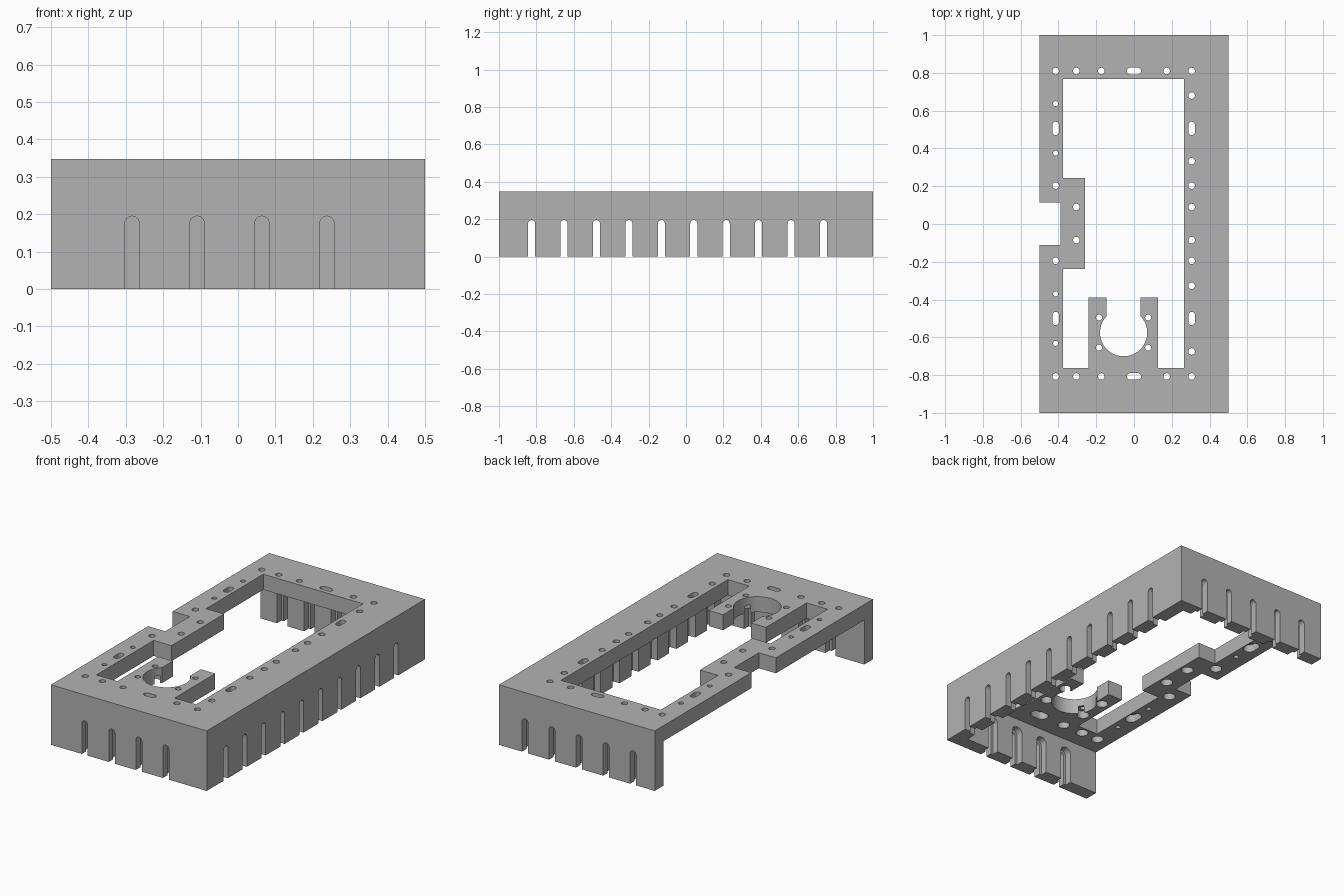
import bpy, bmesh, math
from mathutils import Vector

if "Cube" in bpy.data.objects:
    bpy.data.objects.remove(bpy.data.objects["Cube"])

TOP, PLATE, WALL = 0.348, 0.09, 0.08
UNDER = TOP - PLATE


def add_prism(bm, pts, axis, lo, hi):
    """Extrude a closed 2D profile along axis: z uses (x,y), x uses (y,z), y uses (x,z)."""
    def place(p, d):
        return {'z': (p[0], p[1], d), 'x': (d, p[0], p[1]), 'y': (p[0], d, p[1])}[axis]
    a = [bm.verts.new(place(p, lo)) for p in pts]
    b = [bm.verts.new(place(p, hi)) for p in pts]
    bm.faces.new(a)
    bm.faces.new(b)
    n = len(pts)
    for i in range(n):
        j = (i + 1) % n
        bm.faces.new((a[i], a[j], b[j], b[i]))


def rect(x0, x1, y0, y1):
    return [(x0, y0), (x1, y0), (x1, y1), (x0, y1)]


def capsule(cx, cy, r, hx=0.0, hy=0.0, n=24):
    """Circle, or slot when hx / hy stretch it."""
    out = []
    for i in range(n):
        t = 2 * math.pi * (i + 0.5) / n
        c, s = math.cos(t), math.sin(t)
        out.append((cx + math.copysign(hx, c) + r * c, cy + math.copysign(hy, s) + r * s))
    return out


def arch(c, r, top, n=12):
    """Open-bottomed slot profile with a round top."""
    arc = [(c + r * math.cos(math.pi * i / n), top - r + r * math.sin(math.pi * i / n))
           for i in range(n + 1)]
    return [(c - r, -0.05), (c + r, -0.05)] + arc


def make(name, prisms):
    bm = bmesh.new()
    for p in prisms:
        add_prism(bm, *p)
    bmesh.ops.recalc_face_normals(bm, faces=bm.faces)
    me = bpy.data.meshes.new(name)
    bm.to_mesh(me)
    bm.free()
    ob = bpy.data.objects.new(name, me)
    bpy.context.collection.objects.link(ob)
    return ob


# Solid block
frame = make("mounting_frame", [(rect(-0.5, 0.5, -1, 1), 'z', 0, TOP)])


def cut(name, prisms):
    tool = make(name, prisms)
    tool.hide_render = True
    mod = frame.modifiers.new(name, 'BOOLEAN')
    mod.operation, mod.solver, mod.object = 'DIFFERENCE', 'EXACT', tool
    bpy.context.view_layer.objects.active = frame
    bpy.ops.object.modifier_apply(modifier=name)
    bpy.data.objects.remove(tool)


# Hollow underside, open on the left
cut("cavity", [(rect(-0.7, 0.5 - WALL, -1 + WALL, 1 - WALL), 'z', -0.1, UNDER)])

# Large opening, leaving the side tab and the round clamp with its mouth
cx, cy, cr, gap = -0.055, -0.575, 0.125, 0.09
a0 = math.acos(gap / cr)
keyhole = [(cx - gap, -0.39)]
for i in range(49):
    t = math.pi - a0 + (math.pi + 2 * a0) * i / 48
    keyhole.append((cx + cr * math.cos(t), cy + cr * math.sin(t)))
keyhole.append((cx + gap, -0.39))
opening = [(-0.375, 0.767), (-0.375, 0.243), (-0.26, 0.243), (-0.26, -0.238),
           (-0.375, -0.238), (-0.375, -0.762), (-0.24, -0.762), (-0.24, -0.39)]
opening += keyhole
opening += [(0.127, -0.39), (0.127, -0.762), (0.265, -0.762), (0.265, 0.767)]
cut("opening", [(opening, 'z', 0.1, 0.5)])

# Notch in the left edge
cut("notch", [(rect(-0.7, -0.39, -0.11, 0.115), 'z', 0.1, 0.5)])

# Screw holes: x, y, radius, half stretch x, half stretch y
R, S, C = 0.0175, 0.0135, 0.016
holes = []
for y in (0.81, -0.807):
    holes += [(x, y, R, 0, 0) for x in (-0.415, -0.305, -0.173, 0.173, 0.305)]
    holes.append((0, y, R, 0.02, 0))
holes += [(0.305, y, R, 0, 0) for y in (0.68, 0.333, 0.203, 0.09, -0.085, -0.195, -0.327, -0.675)]
holes += [(x, y, R, 0, 0.018) for x in (0.305, -0.415) for y in (0.506, -0.5)]
holes += [(-0.415, y, R, 0, 0) for y in (0.203, -0.195)]
holes += [(-0.415, y, S, 0, 0) for y in (0.637, 0.375, -0.37, -0.632)]
holes += [(-0.305, y, R, 0, 0) for y in (0.09, -0.085)]
holes += [(x, y, C, 0, 0) for x in (-0.185, 0.075) for y in (-0.495, -0.655)]
cut("hole_recesses", [(capsule(x, y, 0.033, hx, hy), 'z', 0.2, TOP - 0.045)
                      for x, y, r, hx, hy in holes if r != S])
cut("holes", [(capsule(x, y, r, hx, hy), 'z', 0.2, 0.5) for x, y, r, hx, hy in holes])

# Wall slots: narrow outside, wider recess on the inner half
step = 0.1735
front = [-0.283 + step * i for i in range(4)]
back = [-0.361 + step * i for i in range(5)]
right = [-0.826 + step * i for i in range(10)]
for name, r, top, d in (("slot_recesses", 0.033, 0.21, 0.04), ("slots", 0.019, 0.195, -0.05)):
    i = WALL + 0.01
    cut("front_" + name, [(arch(c, r, top), 'y', -1 + d, -1 + i) for c in front])
    cut("back_" + name, [(arch(c, r, top), 'y', 1 - i, 1 - d) for c in back])
    cut("right_" + name, [(arch(c, r, top), 'x', 0.5 - i, 0.5 - d) for c in right])

# Single grey finish
grey = bpy.data.materials.new("grey")
grey.diffuse_color = (0.45, 0.45, 0.45, 1)
grey.use_nodes = True
grey.node_tree.nodes["Principled BSDF"].inputs["Base Color"].default_value = grey.diffuse_color
frame.data.materials.clear()
frame.data.materials.append(grey)
frame.select_set(True)
bpy.context.view_layer.objects.active = frame
bpy.ops.object.shade_smooth_by_angle(angle=math.radians(30))
